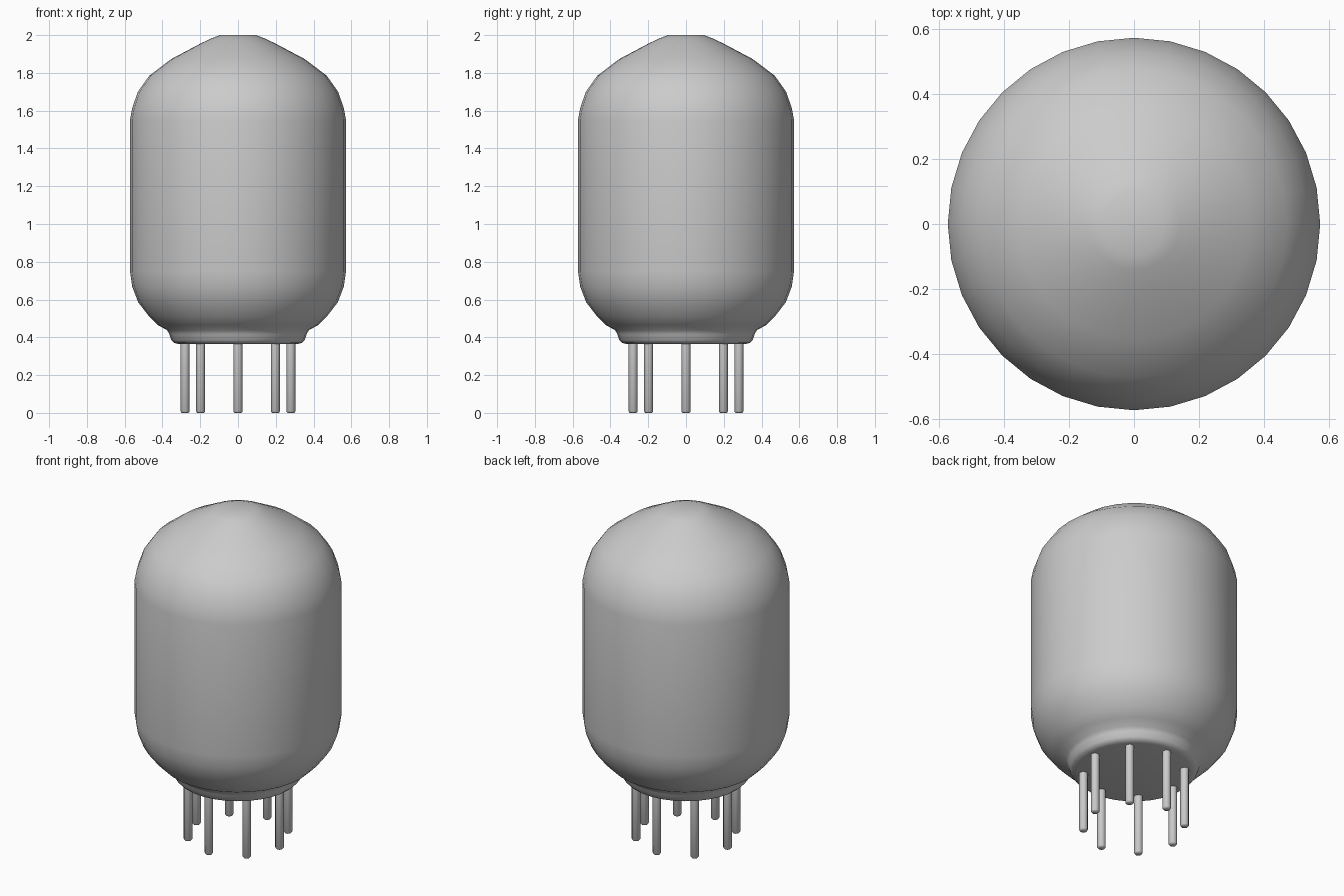
import bpy, bmesh, math

if "Cube" in bpy.data.objects:
    bpy.data.objects.remove(bpy.data.objects["Cube"])


def lathe(name, profile, sides, location=(0, 0, 0), angle=60):
    """Revolve an (r, z) profile, listed bottom to top, and cap both ends."""
    bm = bmesh.new()
    rings = []
    for r, z in profile:
        rings.append([bm.verts.new((r * math.cos(2 * math.pi * i / sides),
                                    r * math.sin(2 * math.pi * i / sides), z))
                      for i in range(sides)])
    for a, b in zip(rings, rings[1:]):
        for i in range(sides):
            j = (i + 1) % sides
            bm.faces.new((a[i], a[j], b[j], b[i]))
    bm.faces.new(rings[0][::-1])
    bm.faces.new(rings[-1])
    mesh = bpy.data.meshes.new(name)
    bm.to_mesh(mesh)
    bm.free()
    obj = bpy.data.objects.new(name, mesh)
    bpy.context.collection.objects.link(obj)
    obj.location = location
    bpy.ops.object.select_all(action='DESELECT')
    obj.select_set(True)
    bpy.context.view_layer.objects.active = obj
    bpy.ops.object.shade_smooth_by_angle(angle=math.radians(angle))
    return obj


# Glass bulb with collar at the bottom and a flattened domed top
lathe("bulb", [
    (0.315, 0.365), (0.338, 0.37), (0.353, 0.385), (0.363, 0.415),
    (0.375, 0.438), (0.425, 0.465), (0.47, 0.51), (0.528, 0.585),
    (0.56, 0.668), (0.572, 0.75), (0.572, 1.55), (0.56, 1.615),
    (0.53, 1.70), (0.47, 1.785), (0.354, 1.873), (0.195, 1.957),
    (0.14, 1.983), (0.095, 2.0)], 32)

# Ring of eight contact pins with softened tips
for k in range(8):
    a = k * math.pi / 4
    lathe(f"pin_{k + 1}", [(0.018, 0), (0.024, 0.008), (0.024, 0.37)], 12,
          (0.28 * math.cos(a), 0.28 * math.sin(a), 0))
